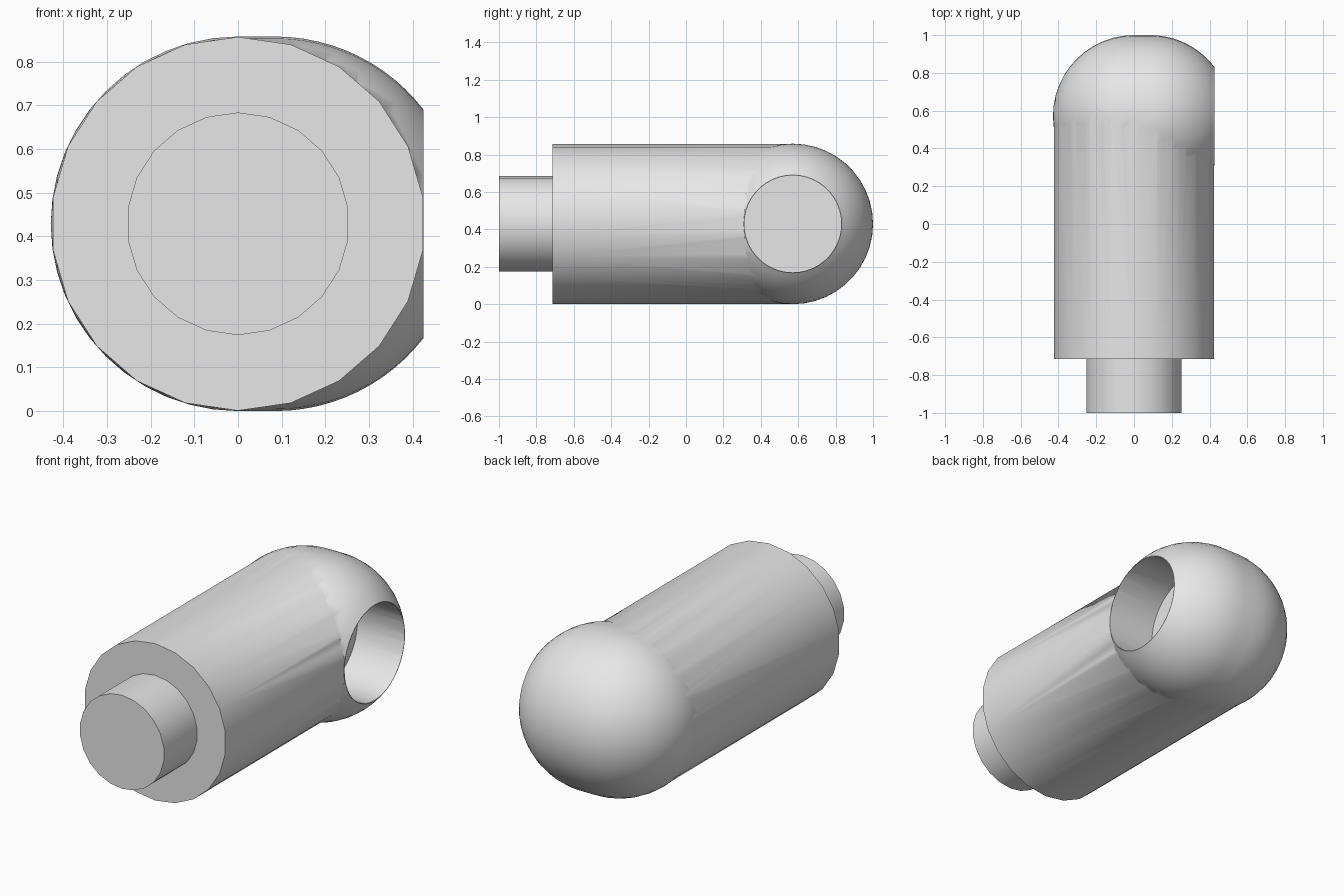
import bpy, bmesh, math
from mathutils import Matrix, Vector

if "Cube" in bpy.data.objects:
    bpy.data.objects.remove(bpy.data.objects["Cube"], do_unlink=True)

R = 0.429          # outer radius, also the height of both axes
JOINT_Y = 0.571    # where the side arm crosses the main barrel
ARM_X = 0.085      # start of the arm's rounded shoulder
MOUTH_X = 0.425    # plane of the socket mouth

grey = bpy.data.materials.new("plain grey")
grey.use_nodes = True
colour = (0.8, 0.8, 0.8, 1)
grey.diffuse_color = colour
grey.node_tree.nodes["Principled BSDF"].inputs["Base Color"].default_value = colour


def lathe(name, profile, sides, axis, centre):
    """Spin (distance along axis, radius) points into a closed solid."""
    bm = bmesh.new()
    direction = Vector((1, 0, 0)) if axis == 'X' else Vector((0, 1, 0))
    rings = []
    for along, radius in profile:
        base = Vector(centre) + direction * along
        if radius == 0:
            rings.append([bm.verts.new(base)] * sides)
            continue
        ring = []
        for i in range(sides):
            spin = Matrix.Rotation(math.tau * i / sides, 3, axis)
            ring.append(bm.verts.new(base + spin @ Vector((0, 0, radius))))
        rings.append(ring)
    for a, b in zip(rings, rings[1:]):
        for i in range(sides):
            j = (i + 1) % sides
            corners = list(dict.fromkeys((a[i], a[j], b[j], b[i])))
            bm.faces.new(corners)
    bmesh.ops.recalc_face_normals(bm, faces=bm.faces)
    mesh = bpy.data.meshes.new(name)
    bm.to_mesh(mesh)
    bm.free()
    mesh.materials.append(grey)
    obj = bpy.data.objects.new(name, mesh)
    bpy.context.collection.objects.link(obj)
    return obj


def combine(target, other, operation):
    mod = target.modifiers.new(operation.lower(), 'BOOLEAN')
    mod.operation, mod.object, mod.solver = operation, other, 'EXACT'
    bpy.context.view_layer.objects.active = target
    bpy.ops.object.modifier_apply(modifier=mod.name)
    bpy.data.objects.remove(other, do_unlink=True)


# Main barrel with the narrow peg on its front end
peg_r, barrel_r, step_y, end_y = 0.255, 0.428, -0.715, 0.56
elbow = lathe("elbow_pipe", [(-1, 0), (-1, peg_r), (step_y, peg_r),
                             (step_y, barrel_r), (end_y, barrel_r), (end_y, 0)],
              22, 'Y', (0, 0, R))

# Rounded elbow: dome, short straight part, and shoulder down to the mouth
steps = 12
dome = [(-R * math.cos(t), R * math.sin(t))
        for t in (math.pi / 2 * i / steps for i in range(1, steps + 1))]
sweep = math.asin((MOUTH_X - ARM_X) / R)
shoulder = [(ARM_X + R * math.sin(t), R * math.cos(t))
            for t in (sweep * i / steps for i in range(steps + 1))]
profile = [(-R, 0)] + dome + shoulder + [(MOUTH_X, 0)]
arm = lathe("rounded_arm", profile, 44, 'X', (0, JOINT_Y, R))
combine(elbow, arm, 'UNION')

# Blind socket in the arm, as deep as the peg is long
socket_r = 0.259
socket = lathe("socket_cutter", [(0.14, 0), (0.14, socket_r), (0.6, socket_r), (0.6, 0)],
               44, 'X', (0, JOINT_Y, R))
socket.hide_render = True
combine(elbow, socket, 'DIFFERENCE')

# Smooth skin with crisp rims
bpy.ops.object.select_all(action='DESELECT')
elbow.select_set(True)
bpy.context.view_layer.objects.active = elbow
bpy.ops.object.shade_smooth_by_angle(angle=math.radians(35))
